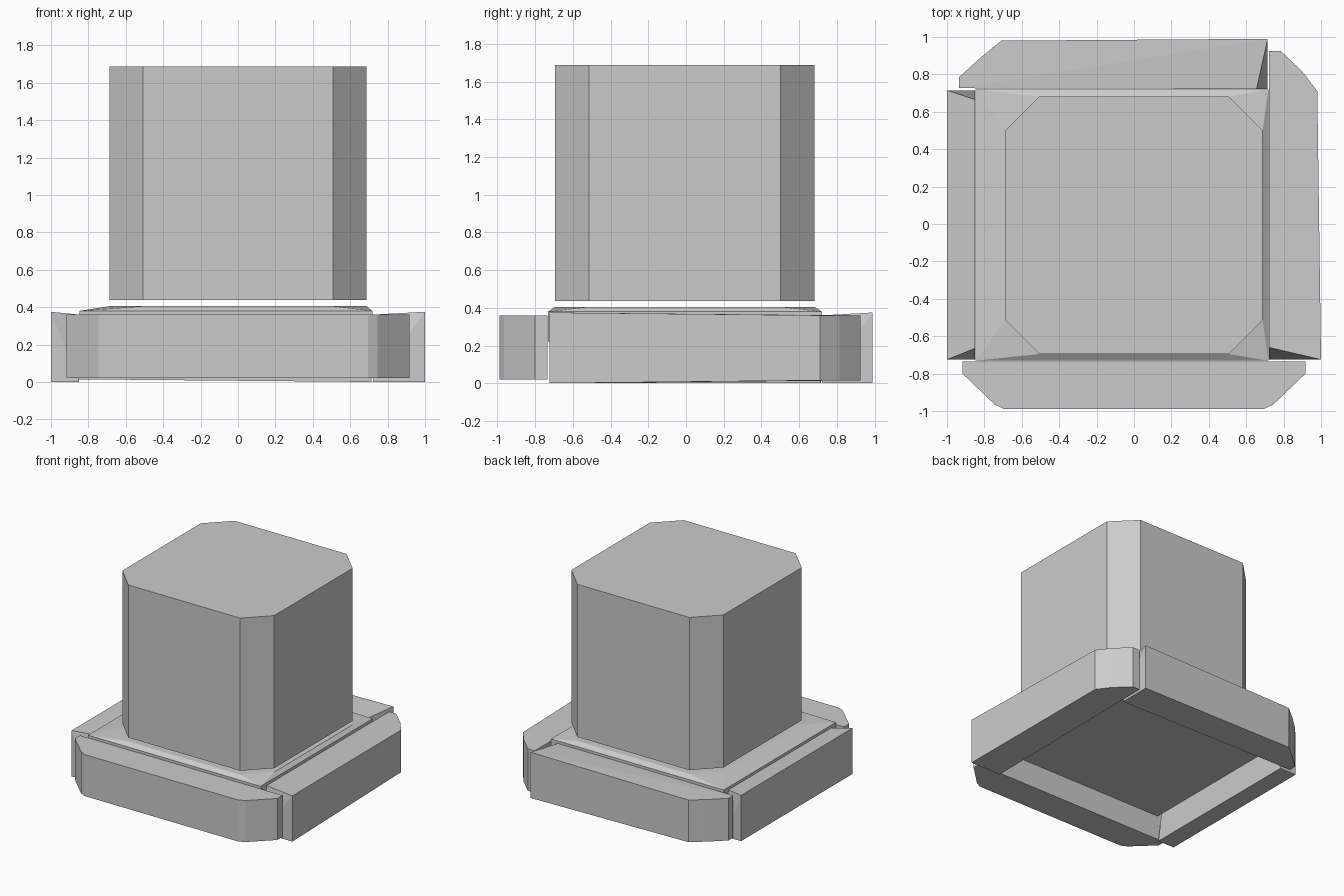
import bpy, bmesh

if "Cube" in bpy.data.objects:
    bpy.data.objects.remove(bpy.data.objects["Cube"])


def solid(name, *rings):
    """Convex flat-faced block through the given rings of 3D points."""
    bm = bmesh.new()
    for ring in rings:
        for p in ring:
            bm.verts.new(p)
    bmesh.ops.convex_hull(bm, input=bm.verts[:])
    loose = [v for v in bm.verts if not v.link_faces]
    bmesh.ops.delete(bm, geom=loose, context='VERTS')
    bmesh.ops.dissolve_limit(bm, angle_limit=0.005, verts=bm.verts[:], edges=bm.edges[:])
    bmesh.ops.recalc_face_normals(bm, faces=bm.faces[:])
    me = bpy.data.meshes.new(name)
    bm.to_mesh(me)
    bm.free()
    ob = bpy.data.objects.new(name, me)
    bpy.context.collection.objects.link(ob)
    return ob


def at(points, z):
    return [(x, y, z) for x, y in points]


def octagon(r, c, dy):
    return [(r * sx if a else c * sx, (c * sy if a else r * sy) + dy)
            for sx in (-1, 1) for sy in (-1, 1) for a in (0, 1)]


def rect(x0, x1, y0, y1):
    return [(x0, y0), (x1, y0), (x1, y1), (x0, y1)]


# Chamfered square block
block = octagon(0.688, 0.507, -0.007)
solid("pillar_block", at(block, 0.437), at(block, 1.687))

# Raised base plate tapering up to the block's outline
plate = rect(-0.847, 0.718, -0.731, 0.72)
solid("base_plate", at(plate, 0.22), at(plate, 0.38), at(block, 0.405))

# Front rail, chamfered at both ends
half = [(0.917, -0.735), (0.917, -0.8), (0.745, -0.965), (0.695, -0.989)]
front = half + [(-x, y) for x, y in half]
solid("front_rail", at(front, 0.02), at(front, 0.36))

# Right rail: chamfered back end, mitred front end
right = [(0.722, 0.925), (0.785, 0.925), (0.9, 0.815), (0.98, 0.71)]
solid("right_rail", at(right, 0.015), at(right, 0.36),
      [(1, -0.725, 0), (1, -0.725, 0.375), (0.722, -0.725, 0), (0.722, -0.66, 0.36)])

# Back rail: chamfered left end, mitred right end
back = [(-0.935, 0.726), (-0.935, 0.785), (-0.82, 0.89), (-0.71, 0.98)]
solid("back_rail", at(back, 0.015), at(back, 0.36),
      [(0.715, 0.99, 0), (0.715, 0.99, 0.375), (0.715, 0.722, 0), (0.655, 0.722, 0.36)])

# Left rail, mitred at both ends
solid("left_rail", at(rect(-1, -0.85, -0.725, 0.715), 0),
      [(-1, -0.725, 0.375), (-1, 0.715, 0.375), (-0.85, -0.665, 0.36), (-0.85, 0.665, 0.36)])
